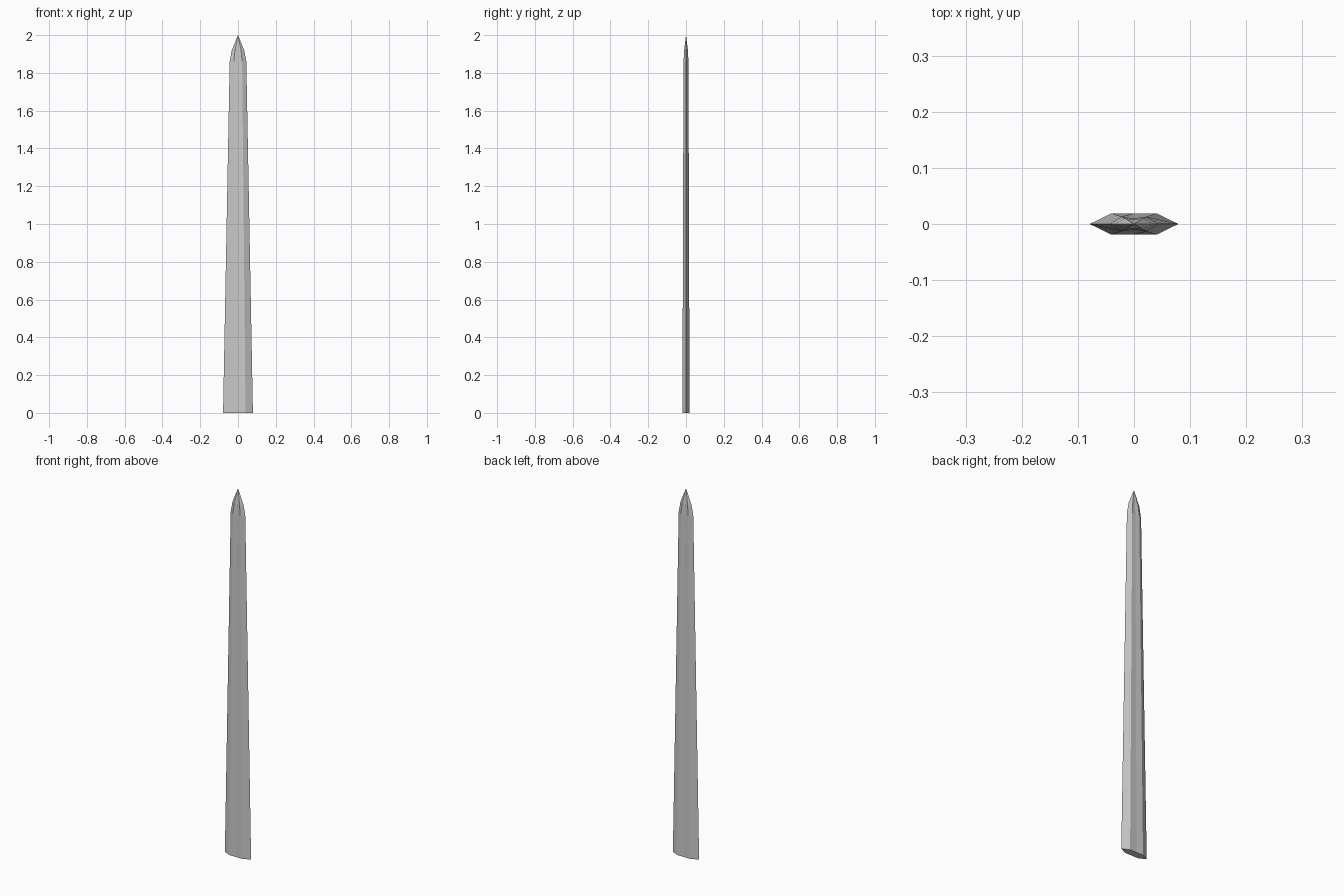
import bpy, bmesh

if "Cube" in bpy.data.objects:
    bpy.data.objects.remove(bpy.data.objects["Cube"])

# rings: height, half width, ridge x, ridge y, centre-line y (shallow groove)
RINGS = [
    (0.0, 0.079, 0.04, 0.019, 0.019),
    (1.86, 0.044, 0.022, 0.013, 0.010),
    (1.92, 0.033, 0.016, 0.010, 0.008),
]

def ring(bm, z, w, rx, ry, cy):
    pts = [(-w, 0), (-rx, -ry), (0, -cy), (rx, -ry), (w, 0), (rx, ry), (0, cy), (-rx, ry)]
    return [bm.verts.new((x, y, z)) for x, y in pts]

# blade: tapered faceted body closed by a point
bm = bmesh.new()
loops = [ring(bm, *r) for r in RINGS]
n = len(loops[0])
tip = bm.verts.new((0, 0, 2.0))
bm.faces.new(loops[0][::-1])
for a, b in zip(loops, loops[1:]):
    for i in range(n):
        j = (i + 1) % n
        bm.faces.new((a[i], a[j], b[j], b[i]))
for i in range(n):
    bm.faces.new((loops[-1][i], loops[-1][(i + 1) % n], tip))
bmesh.ops.recalc_face_normals(bm, faces=bm.faces)

mesh = bpy.data.meshes.new("blade")
bm.to_mesh(mesh)
bm.free()
blade = bpy.data.objects.new("blade", mesh)
bpy.context.collection.objects.link(blade)
